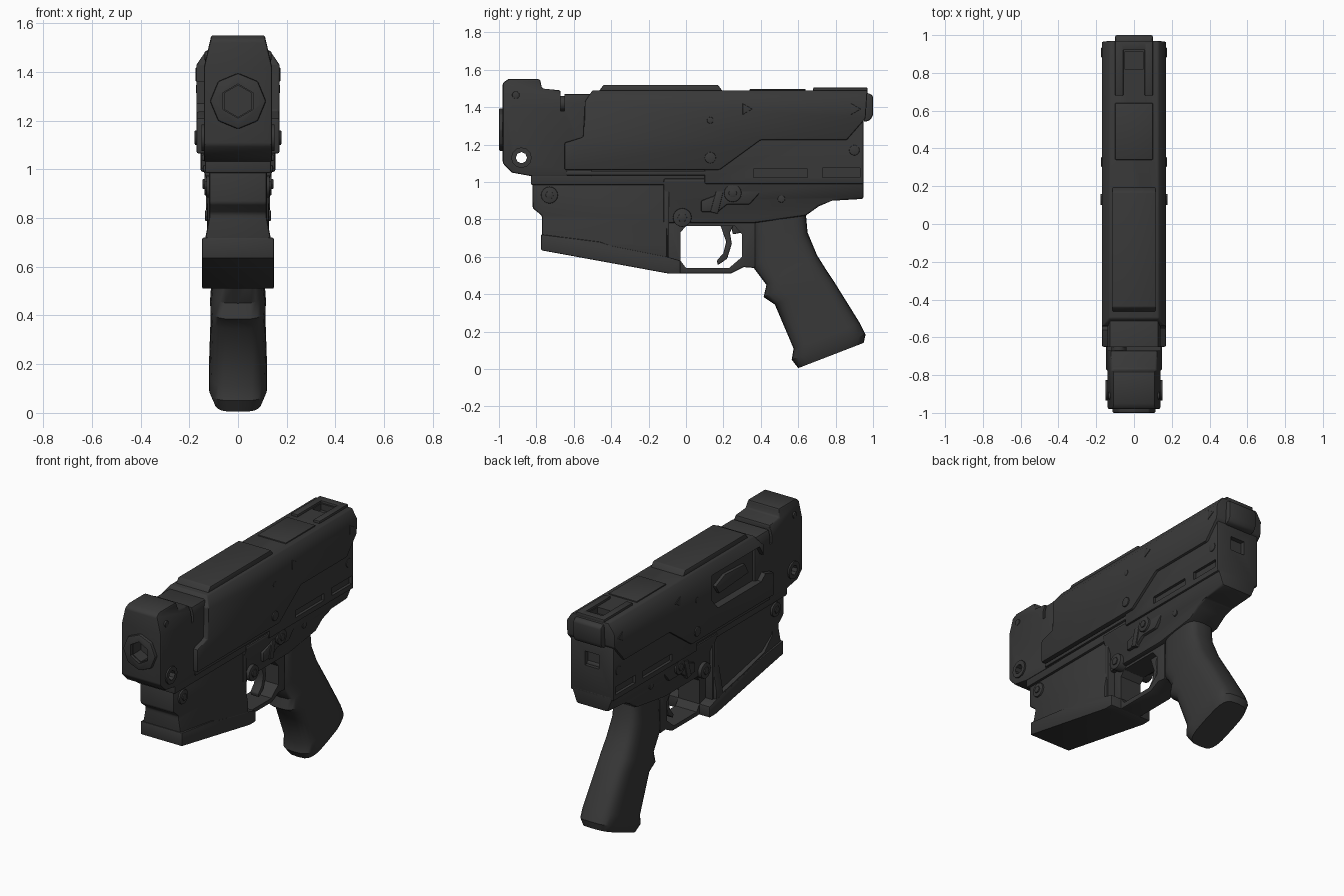
import bpy, bmesh, math
from mathutils import Matrix

cube = bpy.data.objects.get("Cube")
if cube:
    bpy.data.objects.remove(cube, do_unlink=True)

mat = bpy.data.materials.new("dark_gunmetal")
mat.use_nodes = True
colour = (0.04, 0.04, 0.04, 1)
mat.diffuse_color = colour
bsdf = mat.node_tree.nodes["Principled BSDF"]
bsdf.inputs["Base Color"].default_value = colour
bsdf.inputs["Roughness"].default_value = 0.7


def finish(name, bm, bevel=0.0):
    bmesh.ops.recalc_face_normals(bm, faces=bm.faces)
    me = bpy.data.meshes.new(name)
    bm.to_mesh(me)
    bm.free()
    me.materials.append(mat)
    ob = bpy.data.objects.new(name, me)
    bpy.context.collection.objects.link(ob)
    if bevel:
        mod = ob.modifiers.new("bevel", 'BEVEL')
        mod.width, mod.segments, mod.limit_method = bevel, 2, 'ANGLE'
        mod.angle_limit = math.radians(35)
        apply(ob, mod)
    return ob


def activate(ob):
    bpy.ops.object.select_all(action='DESELECT')
    ob.select_set(True)
    bpy.context.view_layer.objects.active = ob


def apply(ob, mod):
    activate(ob)
    bpy.ops.object.modifier_apply(modifier=mod.name)


def prism(name, pts, half, bevel=0.008, x=0.0, tapers=()):
    """Side profile (y, z) extruded across x; each taper is (z start, z end, width factor)."""
    bm = bmesh.new()
    face = bm.faces.new([bm.verts.new((-half, y, z)) for y, z in pts])
    new = bmesh.ops.extrude_face_region(bm, geom=[face])["geom"]
    bmesh.ops.translate(bm, vec=(2 * half, 0, 0), verts=[v for v in new if isinstance(v, bmesh.types.BMVert)])
    for z0, z1, factor in tapers:
        for z in (z0, z1):
            bmesh.ops.bisect_plane(bm, geom=bm.verts[:] + bm.edges[:] + bm.faces[:],
                                   plane_co=(0, 0, z), plane_no=(0, 0, 1))
        for v in bm.verts:
            t = min(1, max(0, (v.co.z - z0) / (z1 - z0)))
            v.co.x *= 1 + (factor - 1) * t
    bmesh.ops.translate(bm, vec=(x, 0, 0), verts=bm.verts)
    return finish(name, bm, bevel)


def box(name, y0, y1, z0, z1, half, bevel=0.008, x=0.0, tapers=()):
    return prism(name, [(y0, z0), (y1, z0), (y1, z1), (y0, z1)], half, bevel, x, tapers)


def rod(name, y, z, radius, half, sides=16, axis='Y', bevel=0.0, x=0.0):
    """Cylinder lying across x (axis 'Y' turn) or along y (axis 'X' turn)."""
    bm = bmesh.new()
    bmesh.ops.create_cone(bm, cap_ends=True, segments=sides, radius1=radius, radius2=radius, depth=2 * half,
                          matrix=Matrix.Translation((x, y, z)) @ Matrix.Rotation(math.pi / 2, 4, axis))
    return finish(name, bm, bevel)


def cut(ob, *cutters):
    for c in cutters:
        mod = ob.modifiers.new("cut", 'BOOLEAN')
        mod.object, mod.solver = c, 'EXACT'
        apply(ob, mod)
        bpy.data.objects.remove(c, do_unlink=True)


# Front block with cross hole, and muzzle plate with bore
front = prism("front_block", [(-.98, 1.10), (-.93, 1.05), (-.82, 1.03), (-.5, 1.03), (-.5, 1.47), (-.67, 1.47),
                              (-.67, 1.49), (-.77, 1.5), (-.78, 1.55), (-.95, 1.55), (-.98, 1.53)],
              .14, .01, tapers=[(1.42, 1.54, .8)])
cut(front, rod("hole_cutter", -.88, 1.13, .03, .3, 8),
    box("slot_cutter", -.67, -.65, 1.38, 1.6, .3, 0),
    rod("bore_cutter", -1, 1.28, .065, .1, 6, 'X'))
muzzle = rod("muzzle_plate", -.98, 1.28, .115, .02, 8, 'X', .008)
cut(muzzle, rod("bore_cutter", -1, 1.28, .07, .2, 6, 'X'))
for s in (-1, 1):
    eye = rod("hole_rim", -.88, 1.13, .055, .008, 12, x=s * .142)
    cut(eye, rod("hole_cutter", -.88, 1.13, .03, .3, 8))

# Upper slide with chevron lower edge, stepped nose and ejection port on the right
slide = prism("slide", [(-.65, 1.065), (.18, 1.065), (.4, 1.225), (.86, 1.225), (.96, 1.34), (.97, 1.49),
                        (-.5, 1.49), (-.54, 1.43), (-.55, 1.24), (-.65, 1.21)],
              .17, .008, tapers=[(1.43, 1.49, .76)])
cut(slide, prism("port_cutter", [(-.6, 1.27), (-.52, 1.2), (-.08, 1.2), (-.02, 1.27), (-.02, 1.43), (-.5, 1.43)],
                 .06, 0, -.18),
    box("sight_cutter", .82, .91, 1.45, 1.6, .05, 0))
prism("port_bolt", [(-.44, 1.28), (-.14, 1.26), (-.1, 1.32), (-.2, 1.36), (-.4, 1.35)], .02, .008, -.12)
rod("barrel_rod", -.62, 1.42, .04, .16, 12, 'X', .008, x=-.08)

# Top rail and raised rear strips
prism("top_rail", [(-.47, 1.48), (-.44, 1.52), (.17, 1.52), (.2, 1.48)], .115, .006)
box("rear_top_strip", .34, .64, 1.48, 1.497, .1, .004)
for s in (-1, 1):
    box("rear_sight_rail", .68, .96, 1.48, 1.505, .022, .005, x=s * .078)
box("rear_sight_bar", .92, .97, 1.48, 1.505, .1, .005)
prism("rear_cap", [(.95, 1.32), (.985, 1.33), (1.0, 1.36), (1.0, 1.46), (.98, 1.475), (.95, 1.475)], .1, .01)

# Frame: rail, rear body and lower receiver
box("frame_rail", -.83, .3, .985, 1.075, .135)
box("rail_line", -.64, .24, 1.035, 1.06, .15, .006)
rear = prism("rear_frame", [(.1, .99), (.95, .99), (.95, 1.36), (.1, 1.36)], .153, .008)
cut(rear, box("slot_cutter", .36, .65, 1.025, 1.07, .02, 0, .155), box("slot_cutter", .73, .93, 1.025, 1.075, .02, 0, .155),
    box("slot_cutter", .36, .65, 1.025, 1.07, .02, 0, -.155), box("slot_cutter", .73, .93, 1.025, 1.075, .02, 0, -.155),
    box("window_cutter", .92, 1.1, 1.17, 1.26, .05, 0))
prism("lower_receiver", [(-.12, 1.02), (-.12, .78), (.36, .78), (.64, .82), (.71, .87), (.78, .9), (.95, .91), (.95, 1.02)],
      .105, .012, tapers=[(.9, 1.0, 1.38)])
prism("control_plate", [(.08, .84), (.17, .84), (.22, .88), (.34, .88), (.42, .97), (.2, .99), (.16, .93), (.08, .9)],
      .125, .008)
prism("selector_lever", [(.13, .84), (.17, .83), (.2, .95), (.16, .95)], .132, .005)

# Magazine housing with stepped neck, flared base and a recessed right panel
well = prism("magazine_housing", [(-.82, 1.02), (-.82, .86), (-.77, .82), (-.77, .68), (-.1, .55), (-.1, 1.02)],
             .145, .01, tapers=[(.66, .8, .82)])
cut(well, prism("panel_cutter", [(-.7, .97), (-.7, .78), (-.6, .71), (-.16, .62), (-.16, .97)], .02, 0, -.136))
prism("magazine_base", [(-.775, .635), (-.09, .51), (-.03, .51), (-.03, .58), (-.1, .6), (-.4, .66), (-.46, .68), (-.775, .72)],
      .147, .006)
box("housing_rear_post", -.12, -.09, .52, 1.0, .125, .006)

# Trigger guard and trigger
guard = prism("trigger_guard", [(-.1, .8), (-.1, .52), (-.02, .51), (.24, .51), (.31, .545), (.37, .54), (.37, .8)],
              .075, .008)
cut(guard, prism("guard_cutter", [(-.03, .58), (0, .54), (.23, .54), (.3, .6), (.3, .72), (.26, .765), (0, .765), (-.03, .73)],
                 .3, 0))
prism("trigger", [(.18, .78), (.26, .78), (.235, .73), (.245, .67), (.22, .59), (.17, .555), (.165, .58), (.2, .62),
                  (.215, .68)], .03, .006)
prism("trigger_tail", [(.24, .78), (.31, .78), (.3, .73), (.25, .72)], .025, .005)

# Grip: rounded rings, each from a front point to a back point
rings = [(.36, .82, .64, .84, .095), (.355, .55, .65, .73, .1), (.43, .45, .7, .61, .108), (.415, .385, .75, .53, .115),
         (.475, .345, .79, .47, .112), (.575, .11, .93, .245, .12), (.565, .05, .96, .185, .12), (.6, .005, .95, .14, .1)]
bm = bmesh.new()
loops = []
n = 24
for fy, fz, by, bz, half in rings:
    loop = []
    for i in range(n):
        a = 2 * math.pi * i / n
        c, s = math.cos(a), math.sin(a)
        u = .5 + .5 * math.copysign(abs(c) ** .55, c)
        loop.append(bm.verts.new((half * math.copysign(abs(s) ** .55, s), fy + (by - fy) * u, fz + (bz - fz) * u)))
    loops.append(loop)
for lo, hi in zip(loops, loops[1:]):
    for i in range(n):
        bm.faces.new((lo[i], lo[(i + 1) % n], hi[(i + 1) % n], hi[i]))
bm.faces.new(loops[0])
bm.faces.new(loops[-1])
finish("grip", bm)

# Pins and screws passing through both sides
for name, y, z, r, half in [("takedown_pin", -.73, .93, .045, .13), ("guard_pin", -.02, .81, .05, .128),
                            ("selector_knob", .25, .94, .047, .138), ("rear_pin", .51, .91, .02, .116),
                            ("slide_pin", .13, 1.13, .03, .178), ("slide_screw", .13, 1.33, .018, .173),
                            ("rear_frame_screw", .9, 1.17, .028, .157), ("front_screw", -.91, 1.465, .02, .137)]:
    rod(name, y, z, r, half, 16, bevel=.004)
    if r > .04:
        rod(name + "_centre", y, z, r * .5, half + .007, 6, bevel=.002)
for y in (.32, .9):
    rod("triangular_screw", y, 1.39, .035, .174, 3, bevel=.003)

# Smooth shading with sharp creases
for ob in [o for o in bpy.context.scene.objects if o.type == 'MESH']:
    activate(ob)
    bpy.ops.object.shade_smooth_by_angle(angle=math.radians(35))
